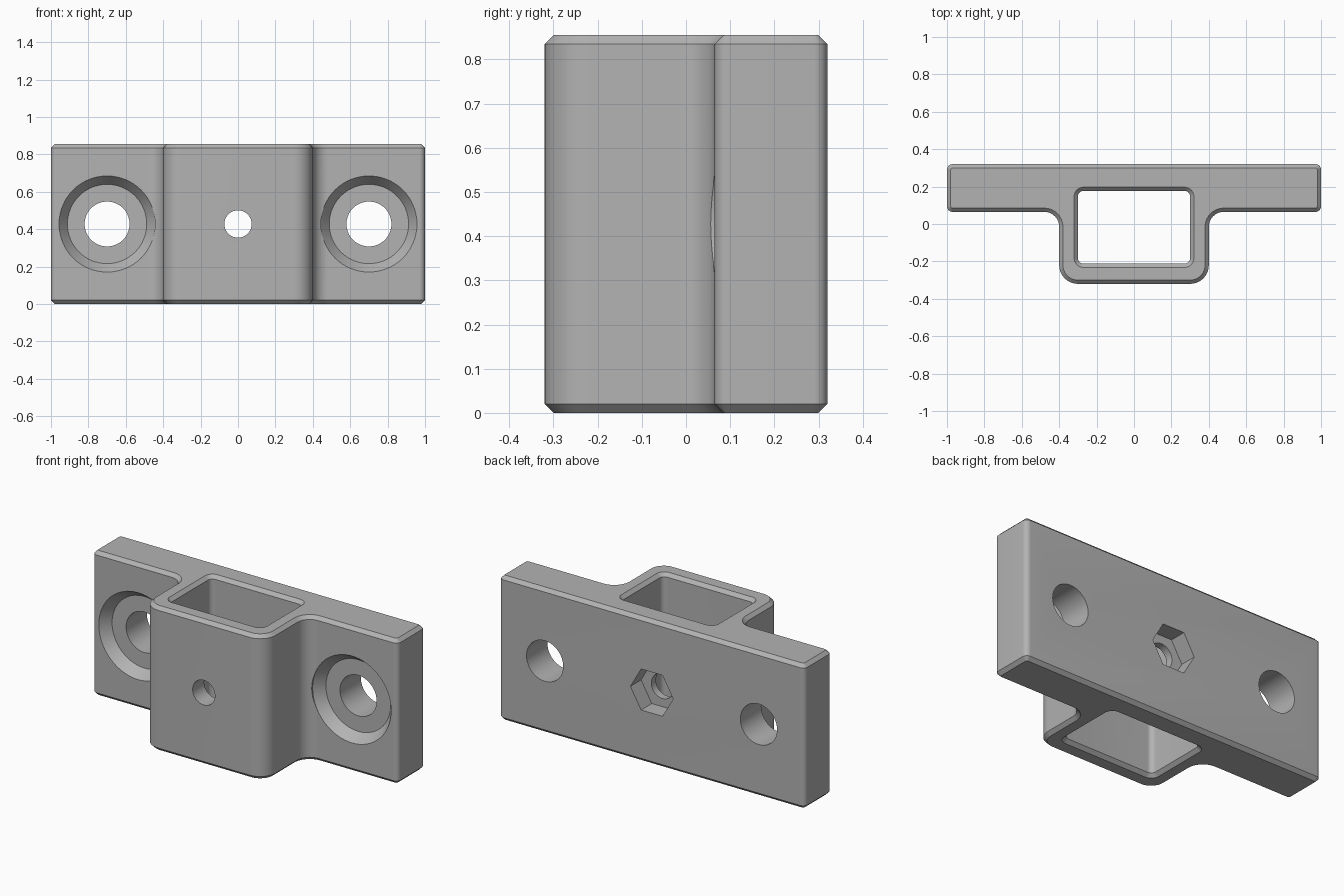
import bpy
import bmesh
from math import cos, sin, pi, radians
from mathutils import Vector

if "Cube" in bpy.data.objects:
    bpy.data.objects.remove(bpy.data.objects["Cube"], do_unlink=True)

HEIGHT = 0.855
MID_Z = HEIGHT / 2
CHAMFER = 0.02

grey = bpy.data.materials.new("grey plastic")
grey.use_nodes = True
COLOUR = (0.45, 0.45, 0.45, 1)
grey.diffuse_color = COLOUR
grey.node_tree.nodes["Principled BSDF"].inputs["Base Color"].default_value = COLOUR


def loft(name, rings):
    """Closed solid through a stack of rings with equal point counts."""
    bm = bmesh.new()
    loops = [[bm.verts.new(p) for p in ring] for ring in rings]
    for low, high in zip(loops, loops[1:]):
        for i in range(len(low)):
            j = (i + 1) % len(low)
            bm.faces.new((low[i], low[j], high[j], high[i]))
    bm.faces.new(loops[0])
    bm.faces.new(loops[-1])
    bmesh.ops.recalc_face_normals(bm, faces=bm.faces)
    mesh = bpy.data.meshes.new(name)
    bm.to_mesh(mesh)
    bm.free()
    mesh.materials.append(grey)
    obj = bpy.data.objects.new(name, mesh)
    bpy.context.collection.objects.link(obj)
    return obj


def rounded_ring(corners, inset, z, steps=10):
    """Counter-clockwise outline of (x, y, radius) corners, offset inwards."""
    ring = []
    for i, (x, y, radius) in enumerate(corners):
        here = Vector((x, y))
        before = (here - Vector(corners[i - 1][:2])).normalized()
        after = (Vector(corners[(i + 1) % len(corners)][:2]) - here).normalized()
        turn = 1 if before.cross(after) > 0 else -1
        centre = here + (after - before) * radius
        r = radius - turn * inset
        for k in range(steps + 1):
            a = k / steps * pi / 2
            p = centre + (before * sin(a) - after * cos(a)) * r
            ring.append((p.x, p.y, z))
    return ring


def bore(name, x, sections, sides=64):
    """Cutter along y from (y, radius) sections."""
    return loft(name, [[(x + r * cos(2 * pi * k / sides), y,
                         MID_Z + r * sin(2 * pi * k / sides))
                        for k in range(sides)] for y, r in sections])


# Bracket body: flat plate with a socket bulging to the front
half = [(0.4, -0.32, 0.1), (0.4, 0.065, 0.08), (1, 0.065, 0.03), (1, 0.32, 0.03)]
outline = half + [(-x, y, r) for x, y, r in reversed(half)]
body = loft("bracket", [rounded_ring(outline, inset, z) for inset, z in (
    (CHAMFER, 0), (0, CHAMFER), (0, HEIGHT - CHAMFER), (CHAMFER, HEIGHT))])

# Socket opening, flared at both ends
opening = [(-0.3, -0.212, 0.03), (0.3, -0.212, 0.03),
           (0.3, 0.177, 0.03), (-0.3, 0.177, 0.03)]
flare = CHAMFER + 0.01
cutters = [loft("socket_cutter", [rounded_ring(opening, inset, z) for inset, z in (
    (-flare, -0.01), (0, CHAMFER), (0, HEIGHT - CHAMFER), (-flare, HEIGHT + 0.01))])]

# Screw holes with a tapered recess for the head
for side, x in (("left", 0.7), ("right", -0.7)):
    cutters.append(bore(side + "_screw_cutter", x, (
        (-0.05, 0.257), (0.065, 0.257), (0.125, 0.212), (0.125, 0.12), (0.4, 0.12))))

# Clamp bolt hole and hexagonal nut pocket
cutters.append(bore("bolt_cutter", 0, ((-0.4, 0.073), (0.4, 0.073)), 48))
cutters.append(bore("nut_cutter", 0, ((0.22, 0.14), (0.4, 0.14)), 6))

bpy.context.view_layer.objects.active = body
for cutter in cutters:
    cut = body.modifiers.new(cutter.name, "BOOLEAN")
    cut.operation = "DIFFERENCE"
    cut.solver = "EXACT"
    cut.object = cutter
    bpy.ops.object.modifier_apply(modifier=cut.name)
    bpy.data.objects.remove(cutter, do_unlink=True)

bpy.ops.object.select_all(action="DESELECT")
body.select_set(True)
bpy.ops.object.shade_smooth_by_angle(angle=radians(25))
